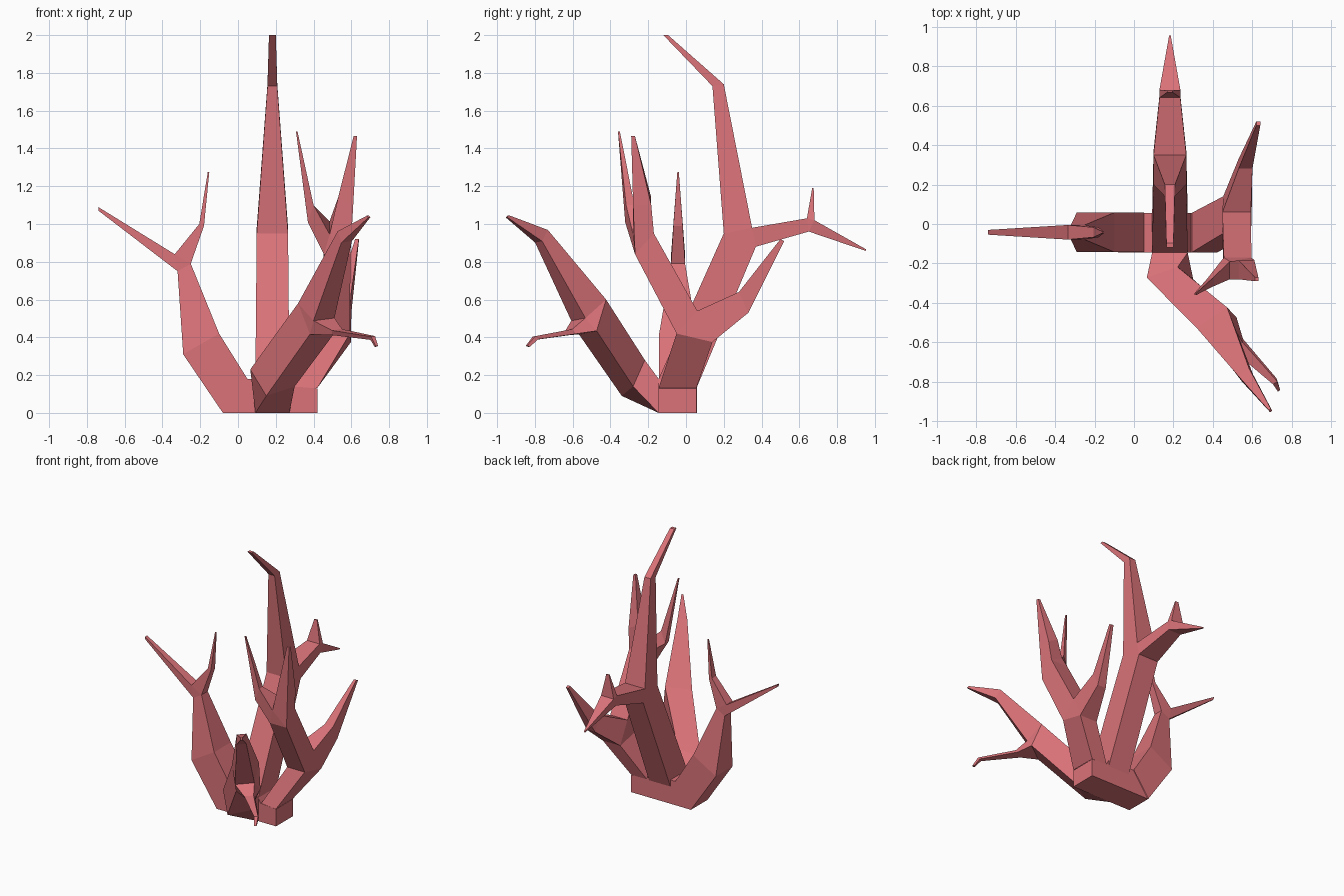
import bpy, bmesh
from mathutils import Vector

if "Cube" in bpy.data.objects:
    bpy.data.objects.remove(bpy.data.objects["Cube"])

mat = bpy.data.materials.new("coral_pink")
mat.diffuse_color = (0.70, 0.17, 0.19, 1)
mat.use_nodes = True
mat.node_tree.nodes["Principled BSDF"].inputs["Base Color"].default_value = mat.diffuse_color


def edge(mid, half):
    """Pair of points either side of mid."""
    m, h = Vector(mid), Vector(half)
    return (m - h, m + h)


def flank(bm, pts):
    bm.faces.new([bm.verts.new(p) for p in pts])


def tube(bm, *rings, cap=True):
    """Four-sided tube; every ring is two opposite edges."""
    for (p, q), (r, s) in zip(rings, rings[1:]):
        flank(bm, (p[0], p[1], r[1], r[0]))
        flank(bm, (q[1], q[0], s[0], s[1]))
        flank(bm, (q[0], p[0], r[0], s[0]))
        flank(bm, (p[1], q[1], s[1], r[1]))
    if cap:
        p, q = rings[-1]
        flank(bm, (p[0], p[1], q[1], q[0]))


def fork(bm, p, q, c):
    """Wedge sides where a limb splits at crotch c."""
    for i in (0, 1):
        flank(bm, (p[i], q[i], c[i]))


def finish(bm, name):
    bmesh.ops.remove_doubles(bm, verts=bm.verts, dist=0.0005)
    bmesh.ops.recalc_face_normals(bm, faces=bm.faces)
    me = bpy.data.meshes.new(name)
    bm.to_mesh(me)
    bm.free()
    me.materials.append(mat)
    bpy.context.collection.objects.link(bpy.data.objects.new(name, me))


# Base block
bm = bmesh.new()
outline = [(-.08, 0), (.42, 0), (.42, .13), (.29, .14), (.27, .18), (.05, .18)]
f = bm.faces.new([bm.verts.new((x, -.145, z)) for x, z in outline])
new = bmesh.ops.extrude_face_region(bm, geom=[f])["geom"]
bmesh.ops.translate(bm, vec=(0, .2, 0),
                    verts=[v for v in new if isinstance(v, bmesh.types.BMVert)])
if not f.is_valid or len(bm.faces) < 8:
    bm.faces.new([v for v in bm.verts if v.co.y < 0])
finish(bm, "base")

# Left limb: bends in the xz plane, two twigs
bm = bmesh.new()
L = lambda x, z, w: edge((x, -.042, z), (0, w, 0))
p, q, c = L(-.32, .75, .037), L(-.25, .79, .037), L(-.335, .84, .037)
tube(bm, (L(-.08, 0, .1), L(.05, .18, .1)), (L(-.29, .31, .1), L(-.10, .42, .1)),
     (p, q), cap=False)
fork(bm, p, q, c)
tube(bm, (p, c), (L(-.738, 1.07, .012), L(-.74, 1.09, .012)))
tube(bm, (c, q), (L(-.205, 1.0, .025), L(-.18, .99, .025)),
     (L(-.16, 1.275, .004), L(-.152, 1.275, .004)))
finish(bm, "left_limb")

# Tall limb: leans back, hooks forward at the tip, one rear arm
bm = bmesh.new()
T = lambda y, z, w: edge((.182, y, z), (w, 0, 0))
p, q, c = T(.20, .95, .083), T(.37, .88, .083), T(.35, .98, .083)
tube(bm, (T(-.145, .18, .09), T(.055, .13, .09)), (p, q), cap=False)
fork(bm, p, q, c)
tube(bm, (p, c), (T(.14, 1.73, .026), T(.20, 1.74, .026)),
     (T(-.12, 2.0, .018), T(-.095, 2.0, .018)))
p2, q2, c2 = T(.64, 1.03, .053), T(.65, .96, .053), T(.68, 1.02, .053)
tube(bm, (c, q), (p2, q2), cap=False)
fork(bm, p2, q2, c2)
tube(bm, (p2, c2), (T(.668, 1.19, .012), T(.676, 1.19, .012)))
tube(bm, (c2, q2), (T(.955, .865, .004), T(.95, .858, .004)))
finish(bm, "tall_limb")

# Right limb: splits forward and back, forward arm splits again sideways
bm = bmesh.new()
R = lambda x, y, z, w: edge((x, y, z), (w, 0, 0))
p, q, c = R(.52, -.05, .42, .073), R(.525, .14, .375, .073), R(.52, .06, .54, .072)
tube(bm, (R(.355, -.145, .132, .065), R(.355, .055, .132, .065)), (p, q), cap=False)
fork(bm, p, q, c)
tube(bm, (c, q), (R(.565, .28, .64, .035), R(.565, .33, .53, .035)),
     (R(.63, .50, .92, .01), R(.63, .52, .91, .01)))
tube(bm, (p, c), (R(.525, -.27, .84, .07), R(.525, -.17, .95, .07)), cap=False)
a = edge((.455, -.22, .895), (0, .05, .055))
b = edge((.595, -.22, .895), (0, .05, .055))
c = edge((.485, -.235, .98), (0, .045, .035))
fork(bm, a, b, c)
Y = lambda x, y, z, w: edge((x, y, z), (0, w, 0))
tube(bm, (a, c), (Y(.37, -.30, 1.01, .022), Y(.40, -.295, 1.10, .022)),
     (Y(.307, -.355, 1.49, .005), Y(.315, -.355, 1.49, .005)))
tube(bm, (c, b), (Y(.53, -.232, 1.14, .048), Y(.61, -.232, 1.10, .048)),
     (Y(.612, -.28, 1.465, .01), Y(.63, -.28, 1.465, .01)))
finish(bm, "right_limb")

# Front limb: runs diagonally forward and right, one low twig
bm = bmesh.new()
F = lambda x, y, z, k=1: edge((x, y, z), (.077 * k, .052 * k, .01 * k))
top, low = F(.395, -.475, .59), F(.45, -.52, .425, .9)
c = F(.455, -.57, .495, .72)
tube(bm, (edge((.182, -.145, .18), (.09, 0, 0)), edge((.182, -.145, 0), (.09, 0, 0))),
     (edge((.143, -.245, .255), (.078, .027, .025)),
      edge((.225, -.31, .115), (.075, .03, .025))),
     (top, low), cap=False)
fork(bm, top, low, c)
tube(bm, (top, c), (F(.555, -.75, .965, .36), F(.575, -.78, .905, .36)),
     (F(.688, -.94, 1.045, .07), F(.695, -.95, 1.035, .07)))
tube(bm, (c, low), (F(.525, -.62, .44, .35), F(.525, -.60, .415, .35)),
     (F(.715, -.805, .405, .14), F(.712, -.79, .388, .14)),
     (F(.735, -.845, .355, .08), F(.73, -.83, .35, .08)))
finish(bm, "front_limb")
